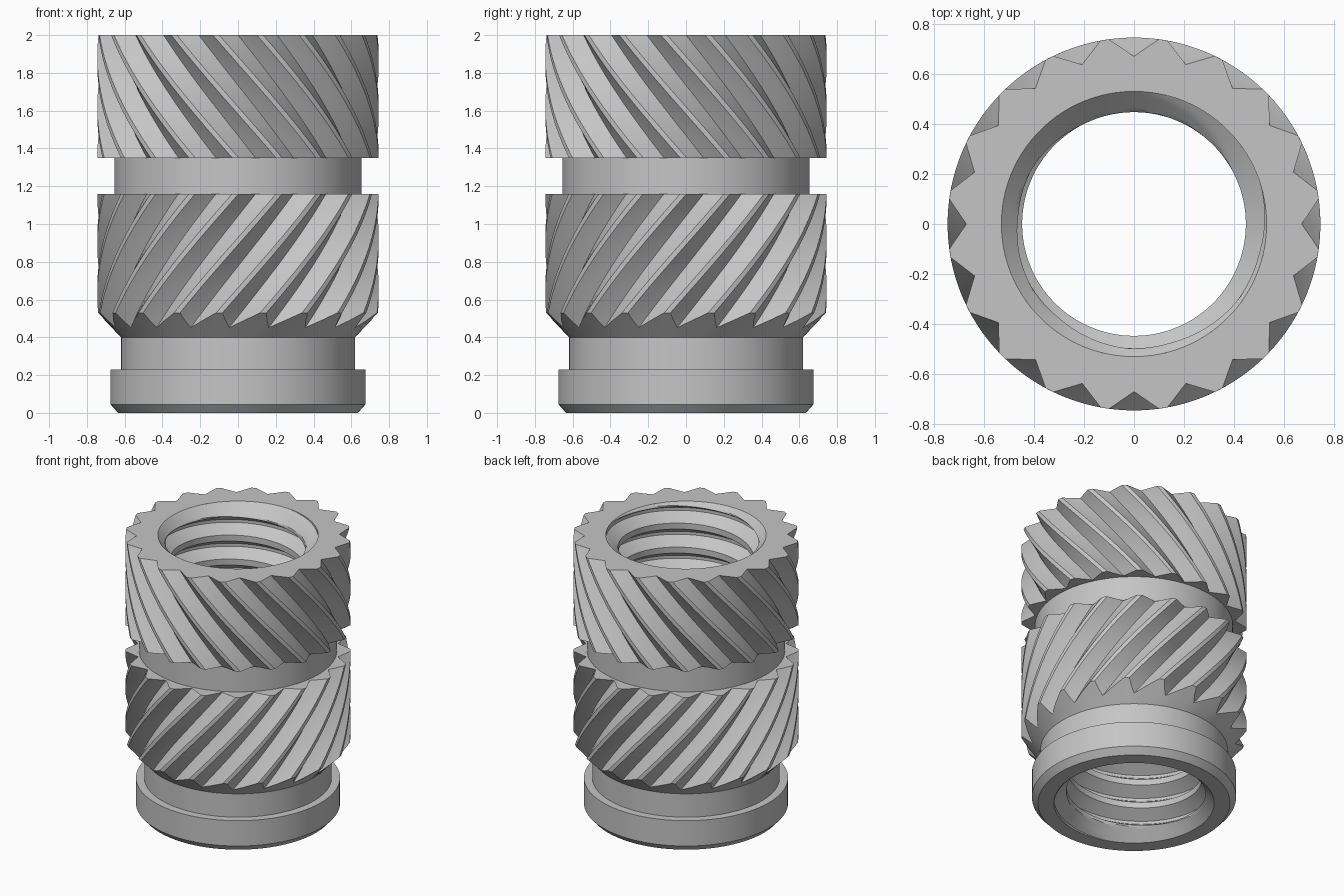
import bpy
import bmesh
from math import sin, cos, radians, tau
from mathutils import Vector

cube = bpy.data.objects.get("Cube")
if cube:
    bpy.data.objects.remove(cube, do_unlink=True)

metal = bpy.data.materials.new("grey metal")
metal.use_nodes = True
grey = (0.56, 0.56, 0.56, 1)
metal.diffuse_color = grey
metal.node_tree.nodes["Principled BSDF"].inputs["Base Color"].default_value = grey

TEETH = 20
TIP, VALLEY, BORE = 0.745, 0.67, 0.53
TOP, UPPER_LOW, LOWER_TOP = 2.0, 1.35, 1.16
NECK_TOP, NECK_R, CONE_SLOPE = 0.40, 0.62, 1.04
TWIST = radians(44) / (TOP - UPPER_LOW)


def finish(bm, name):
    """Turn a bmesh into a smooth shaded metal object."""
    bmesh.ops.remove_doubles(bm, verts=bm.verts, dist=0.00005)
    mesh = bpy.data.meshes.new(name)
    bm.to_mesh(mesh)
    bm.free()
    mesh.materials.append(metal)
    obj = bpy.data.objects.new(name, mesh)
    bpy.context.collection.objects.link(obj)
    bpy.ops.object.select_all(action='DESELECT')
    obj.select_set(True)
    bpy.context.view_layer.objects.active = obj
    bpy.ops.object.shade_smooth_by_angle(angle=radians(20))


def polar(r, a, z=0.0):
    return Vector((r * cos(a), r * sin(a), z))


def tooth_outline():
    """Angle and radius around the knurl: narrow land, then a V groove."""
    land, half = radians(1.3), radians(180 / TEETH)
    tip, valley = polar(TIP, land), polar(VALLEY, half)
    mid = tip.lerp(valley, 0.5)
    mid_a, mid_r = mid.y / mid.x, mid.length
    tooth = [(-land, TIP), (land, TIP), (mid_a, mid_r),
             (half, VALLEY), (2 * half - mid_a, mid_r)]
    return [(a + half * (2 * k + 1), r) for k in range(TEETH) for a, r in tooth]


OUTLINE = tooth_outline()


def twist(z):
    """The two knurls lean opposite ways; neck and groove stay straight."""
    if z > UPPER_LOW:
        return TWIST * (TOP - z)
    fall = LOWER_TOP - min(max(z, NECK_TOP), LOWER_TOP)
    return TWIST * (TOP - UPPER_LOW - fall)


def circle(r, z):
    return [polar(r, a + twist(z), z) for a, _ in OUTLINE]


def knurl(z):
    return [polar(r, a + twist(z), z) for a, r in OUTLINE]


def coned_knurl(t):
    """Knurl ring rising from the lead-in cone (t=0) to the flat top (t=1)."""
    ring = []
    for a, r in OUTLINE:
        low = NECK_TOP + (r - NECK_R) * CONE_SLOPE
        z = low + (LOWER_TOP - low) * t
        ring.append(polar(r, a + twist(z), z))
    return ring


def skin(name, rings):
    """Join rings, listed from bottom to top, into an outward facing shell."""
    bm = bmesh.new()
    rows = [[bm.verts.new(p) for p in ring] for ring in rings]
    for low, high in zip(rows, rows[1:]):
        for j in range(len(low)):
            k = (j + 1) % len(low)
            bm.faces.new((low[j], low[k], high[k], high[j]))
    finish(bm, name)


STEPS = 24

# Pilot flange with chamfered foot, and the plain neck above it
skin("pilot_flange", [circle(BORE, 0), circle(0.635, 0), circle(0.675, 0.045),
                      circle(0.675, 0.23), circle(NECK_R, 0.23)])
skin("neck", [circle(NECK_R, 0.23), circle(NECK_R, NECK_TOP)])

# Lower knurl with its lead-in cone
skin("lower_knurl", [circle(NECK_R, NECK_TOP)]
     + [coned_knurl(i / STEPS) for i in range(STEPS + 1)]
     + [circle(0.655, LOWER_TOP)])

# Smooth retaining groove
skin("middle_groove", [circle(0.655, LOWER_TOP), circle(0.655, UPPER_LOW)])

# Upper knurl, leaning the other way, with the flat top face
skin("upper_knurl", [circle(0.655, UPPER_LOW)]
     + [knurl(UPPER_LOW + (TOP - UPPER_LOW) * i / STEPS) for i in range(STEPS + 1)]
     + [circle(BORE, TOP)])


def threaded_bore(minor=0.447, pitch=0.175, phase=0.625, cols=128, per=16, turns=14):
    """Right-handed internal thread with a chamfer at both mouths."""
    bm = bmesh.new()
    grid = []
    for j in range(cols):
        column = []
        for i in range(turns * per):
            f = (i % per) / per
            z = pitch * (i / per - 2 + phase + j / cols)
            z = min(max(z, 0), TOP)
            depth = min(max((0.375 - abs(f - 0.625)) / 0.3125, 0), 1)
            r = max(minor + (BORE - minor) * depth, BORE - z, BORE - (TOP - z))
            column.append(bm.verts.new(polar(r, tau * j / cols, z)))
        grid.append(column)
    for j in range(cols):
        # The last column joins the first one a full pitch higher
        a = grid[j]
        b = grid[j + 1] if j + 1 < cols else grid[0][per:]
        for i in range(min(len(a), len(b)) - 1):
            bm.faces.new((a[i], a[i + 1], b[i + 1], b[i]))
    finish(bm, "threaded_bore")


threaded_bore()
